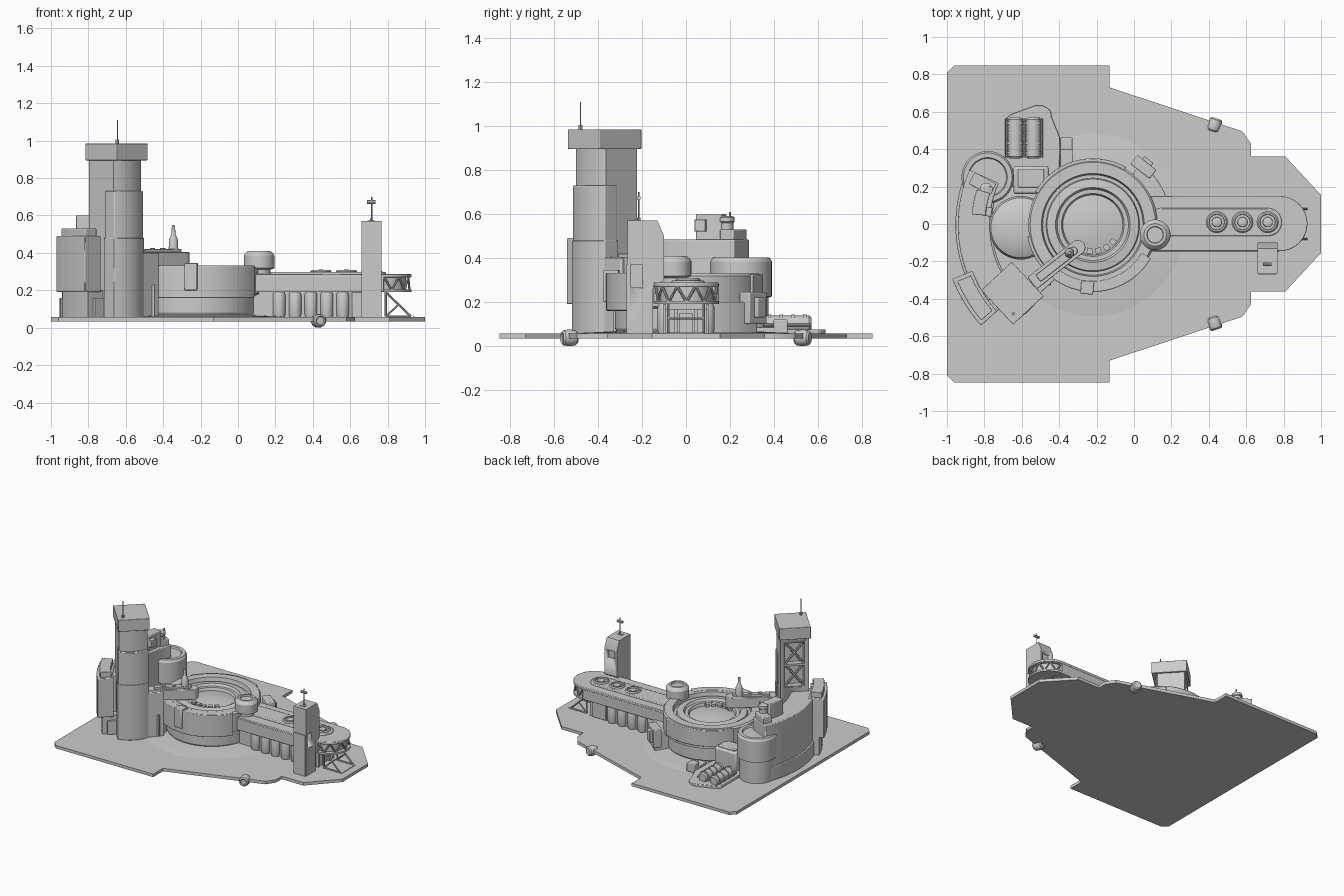
import bpy, bmesh, math
from mathutils import Vector, Matrix
from math import sin, cos, pi, radians

if "Cube" in bpy.data.objects:
    bpy.data.objects.remove(bpy.data.objects["Cube"])


def finish(name, bm, mat=None, bevel=0.0, angle=35):
    bmesh.ops.recalc_face_normals(bm, faces=bm.faces)
    me = bpy.data.meshes.new(name)
    bm.to_mesh(me)
    bm.free()
    ob = bpy.data.objects.new(name, me)
    bpy.context.collection.objects.link(ob)
    if mat:
        me.transform(mat)
    if bevel:
        m = ob.modifiers.new("bevel", 'BEVEL')
        m.width, m.segments, m.limit_method = bevel, 2, 'ANGLE'
    bpy.ops.object.select_all(action='DESELECT')
    ob.select_set(True)
    bpy.context.view_layer.objects.active = ob
    bpy.ops.object.shade_smooth_by_angle(angle=radians(angle))
    return ob


def prism(name, pts, z0, z1, mat=None, bevel=0.0):
    bm = bmesh.new()
    f = bm.faces.new([bm.verts.new((x, y, z0)) for x, y in pts])
    r = bmesh.ops.extrude_face_region(bm, geom=[f])
    up = [v for v in r['geom'] if isinstance(v, bmesh.types.BMVert)]
    bmesh.ops.translate(bm, verts=up, vec=(0, 0, z1 - z0))
    return finish(name, bm, mat, bevel)


def box(name, x, y, z0, z1, sx, sy, rot=0, bevel=0.0):
    a, b = sx / 2, sy / 2
    m = Matrix.Translation((x, y, 0)) @ Matrix.Rotation(radians(rot), 4, 'Z')
    return prism(name, [(-a, -b), (a, -b), (a, b), (-a, b)], z0, z1, m, bevel)


def arc_pts(r, a0, a1, n, c=(0, 0)):
    return [(c[0] + r * cos(radians(a0 + (a1 - a0) * i / n)),
             c[1] + r * sin(radians(a0 + (a1 - a0) * i / n))) for i in range(n + 1)]


HUB = (-0.22, -0.005)


def sector(name, r0, r1, a0, a1, z0, z1, c=HUB, bevel=0.0):
    n = max(4, int(abs(a1 - a0) / 4))
    return prism(name, arc_pts(r1, a0, a1, n, c) + arc_pts(r0, a1, a0, n, c), z0, z1, None, bevel)


def pill(name, x0, x1, y, r, z0, z1, bevel=0.0, flat=True):
    left = [(x0, y + r), (x0, y - r)] if flat else arc_pts(r, 90, 270, 20, (x0, y))
    return prism(name, left + arc_pts(r, -90, 90, 24, (x1, y)), z0, z1, None, bevel)


def lathe(name, profile, x, y, z=0, n=64, mat=None):
    bm = bmesh.new()
    vs = [bm.verts.new((r, 0, h)) for r, h in profile]
    es = [bm.edges.new(p) for p in zip(vs, vs[1:])]
    bmesh.ops.spin(bm, geom=vs + es, axis=(0, 0, 1), cent=(0, 0, 0), angle=2 * pi, steps=n)
    bmesh.ops.remove_doubles(bm, verts=bm.verts, dist=1e-5)
    return finish(name, bm, Matrix.Translation((x, y, z)) @ (mat or Matrix()), 0, 30)


def rod(name, a, b, r, n=8):
    a, b = Vector(a), Vector(b)
    d = b - a
    bm = bmesh.new()
    bmesh.ops.create_cone(bm, cap_ends=True, segments=n, radius1=r, radius2=r, depth=d.length)
    return finish(name, bm, Matrix.Translation((a + b) / 2) @ d.to_track_quat('Z', 'Y').to_matrix().to_4x4())


def cut(ob, cutter):
    m = ob.modifiers.new("cut", 'BOOLEAN')
    m.object, m.operation, m.solver = cutter, 'DIFFERENCE', 'EXACT'
    cutter.hide_render = True
    cutter.hide_viewport = True


# Ground slab
half = [(1, .155), (.81, .36), (.625, .36), (.625, .43), (.58, .495), (-.13, .73), (-.13, .848), (-.96, .848), (-1, .81)]
prism("base_slab", half + [(x, -y) for x, y in reversed(half)], .033, .056)
lathe("base_mound", [(.5, .054), (.46, .06), (.3, .068)], *HUB)
for s in (1, -1):
    tilt = Matrix.Rotation(radians(-18 * s), 4, 'Z') @ Matrix.Rotation(pi / 2, 4, 'X')
    lathe("edge_roller", [(0, -.036), (.026, -.036), (.034, -.028), (.037, -.01), (.037, .01),
                          (.034, .028), (.026, .036), (.02, .03), (0, .03)], .43, .53 * s, .037, 20, tilt)
box("nose_marking", .94, 0, .055, .06, .008, .17)

# Central drum with stepped dish
lathe("central_drum", [(.3, .05), (.318, .08), (.318, .17), (.345, .18), (.345, .318), (.335, .33), (.275, .33),
                       (.268, .295), (.25, .295), (.245, .312), (.2, .318), (.19, .3), (.168, .3),
                       (.16, .28), (.1, .292), (0, .3)], *HUB, n=96)
sector("drum_front_armour", .3, .358, 232, 330, .16, .332, bevel=.004)
sector("drum_side_armour", .3, .355, 190, 232, .2, .325, bevel=.004)
sector("drum_rear_armour", .3, .356, 60, 150, .2, .325, bevel=.004)
sector("drum_collar", .3, .42, 8, 52, .055, .2, bevel=.005)
for i in range(5):
    sector("dish_notch", .125, .155, 238 + i * 19, 250 + i * 19, .28, .304)
box("drum_front_box", -.25, -.34, .2, .345, .068, .07, -5, .005)
box("drum_foot_block", -.47, -.28, .055, .23, .05, .1, 0, .004)
box("drum_rear_box", .05, .305, .1, .245, .13, .06, -38, .006)
box("drum_rear_panel", .065, .325, .13, .22, .06, .05, -38, .004)
lathe("round_turret", [(.06, .27), (.06, .31), (.082, .318), (.082, .385), (.074, .398), (.06, .41),
                       (.045, .41), (.042, .4), (0, .4)], .113, -.058, n=40)

# Rear annex dome and curved wall
lathe("annex_drum", [(.17, .05), (.17, .2), (.16, .225), (.12, .245), (.06, .255), (0, .258)], -.605, -.02, n=48)
sector("curved_wall", .55, .722, 156, 216, .055, .485, bevel=.006)
sector("curved_wall_plinth", .54, .735, 158, 222, .055, .16, bevel=.004)
sector("wall_end_block", .69, .805, 201, 222, .19, .49, bevel=.005)
sector("wall_end_cap", .705, .785, 202.5, 220.5, .48, .53, bevel=.004)
sector("wall_end_foot", .66, .77, 201, 221, .055, .2)
lathe("wall_tower", [(.125, .05), (.125, .22), (.14, .225), (.14, .385), (.13, .402), (.105, .402),
                     (.1, .39), (0, .39)], -.782, .25, n=48)
sector("wall_top_hut", .575, .65, 163, 175, .48, .6, bevel=.005)
box("wall_top_hut_vent", -.8, .07, .52, .575, .08, .05, -10, .003)
lathe("wall_top_vent", [(.03, .39), (.03, .56), (.035, .565), (.035, .585), (.025, .59), (0, .59)], -.79, .185, n=20)
box("wall_top_unit", -.81, .215, .39, .53, .13, .07, -28, .005)
box("wall_top_small_unit", -.855, .23, .39, .47, .05, .06, -28, .004)
rod("wall_top_mast", (-.77, .2, .5), (-.77, .2, .61), .005)

# Tall tower, turned toward the hub
T = Matrix.Translation((-.65, -.37, 0)) @ Matrix.Rotation(radians(-47), 4, 'Z')


def tower_box(name, u0, u1, v0, v1, z0, z1, bevel=0.0):
    return prism(name, [(u0, v0), (u1, v0), (u1, v1), (u0, v1)], z0, z1, T, bevel)


def bulge(u, d, w):
    return [(u + d * (1 - (i / 6) ** 2), w * i / 6) for i in range(-6, 7)]


body = prism("tall_tower", [(-.108, .1), (-.108, -.1)] + bulge(.085, .022, .1), .055, .9, T)
cut(body, tower_box("tower_window_cutter", -.2, -.05, -.068, .068, .52, .86))
prism("tower_front_shell", [(.02, .106), (.02, -.106)] + bulge(.098, .028, .106), .055, .73, T, .004)
prism("tower_front_base", [(.02, .11), (.02, -.11)] + bulge(.1, .03, .11), .055, .48, T, .003)
tower_box("tower_cap", -.125, .125, -.112, .112, .895, .985, .003)
for z in (.52, .69):
    for s in (1, -1):
        rod("tower_window_brace", T @ Vector((-.085, -.068 * s, z)), T @ Vector((-.085, .068 * s, z + .17)), .009)
    tower_box("tower_window_sill", -.105, -.06, -.068, .068, z - .008, z + .008)
rod("tower_mast_foot", (-.645, -.48, .98), (-.645, -.48, 1.005), .009)
rod("tower_mast", (-.645, -.48, 1), (-.645, -.48, 1.11), .003)

# Footbridge from tower to drum
B = Matrix.Translation((-.3, -.125, 0)) @ Matrix.Rotation(radians(38), 4, 'Z')
prism("footbridge", [(-.31, .04), (-.31, -.04)] + arc_pts(.04, -90, 90, 12), .325, .405, B, .004)
prism("footbridge_top", [(-.27, .022), (-.27, -.022)] + arc_pts(.022, -90, 90, 10, (-.03, 0)), .4, .42, B, .003)
for u in (-.2, -.13):
    prism("footbridge_slot", arc_pts(.014, 0, 330, 11, (u, 0)), .42, .427, B)
lathe("footbridge_beacon", [(.026, .41), (.024, .47), (.015, .49), (.01, .5), (.009, .545), (0, .55)], -.345, -.155, n=20)
box("tower_side_wing", -.5, -.3, .055, .4, .1, .12, -47, .005)

# Long arm
pill("arm_lower_hull", 0, .58, 0, .1, .05, .195)
pill("arm_deck", .05, .78, .002, .118, .19, .275)
for s in (1, -1):
    box("arm_side_wall", .43, .127 * s, .19, .275, .7, .04, 0, .004)
    for i in range(5):
        lathe("arm_bay", [(.03, .055), (.034, .07), (.034, .175), (.028, .19)], .22 + i * .085, .095 * s, n=20)
pill("arm_roof", .05, .78, .002, .147, .268, .288, .004)
pill("arm_ridge", .15, .715, .01, .075, .28, .298, .006, False)
sector("nose_lower_rim", .1, .147, -90, 90, .19, .204, (.78, .002))
nose = [arc_pts(.137, -90, 90, 10, (.78, .002))[i] for i in range(11)]
for i, (a, b) in enumerate(zip(nose, nose[1:])):
    z0, z1 = (.2, .272) if i % 2 else (.272, .2)
    rod("nose_truss_strut", (*a, z0), (*b, z1), .006)
for x in (.443, .58, .715):
    lathe("deck_silo", [(.057, .28), (.057, .3), (.05, .308), (.042, .308), (.04, .298), (.027, .298),
                        (.025, .306), (.012, .31), (0, .31)], x, .01, n=32)

# Open bay and gantry below the nose
box("bay_block", .67, 0, .055, .19, .12, .21, 0, .004)
box("bay_lintel", .735, 0, .165, .192, .06, .19)
for y in (-.085, -.045, .045, .085):
    box("bay_post", .74, y, .055, .18, .025, .018)
box("bay_door", .732, 0, .055, .15, .012, .06)
for y in (-.08, .08):
    rod("gantry_leg", (.79, y, .19), (.925, y, .06), .006)
    rod("gantry_brace", (.79, y, .06), (.86, y, .125), .005)
    rod("gantry_post", (.79, y, .06), (.79, y, .19), .006)
    rod("gantry_foot", (.79, y, .06), (.925, y, .06), .006)
rod("gantry_bar", (.86, -.08, .125), (.86, .08, .125), .005)

# Small control tower: side profile extruded across x
side = [(-.265, .055), (-.15, .055), (-.15, .26), (-.1, .3), (-.1, .5), (-.13, .57), (-.265, .57)]
M = Matrix(((0, 0, 1, 0), (1, 0, 0, 0), (0, 1, 0, 0), (0, 0, 0, 1)))
small = prism("control_tower", side, .66, .766, M)
cut(small, box("control_window_cutter", .74, -.225, .265, .37, .09, .05))
cut(small, box("control_rear_cutter", .713, -.09, .42, .49, .07, .08))
box("control_tower_front", .713, -.265, .055, .37, .094, .012)
box("control_tower_roof_slot", .713, -.225, .57, .574, .04, .02)
rod("control_mast_foot", (.715, -.215, .57), (.715, -.215, .585), .008)
rod("control_mast", (.715, -.215, .58), (.715, -.215, .7), .003)
rod("control_mast_head", (.69, -.215, .672), (.735, -.215, .672), .01)

# Tank pad with two rows of tanks
prism("tank_pad", [(-.69, .2), (-.4, .2), (-.395, .46), (-.44, .57)] + arc_pts(.08, 35, 110, 8, (-.51, .555)) +
      [(-.66, .585), (-.69, .56)], .05, .075, None, .004)
X90 = Matrix.Rotation(pi / 2, 4, 'X')
for x in (-.635, -.538):
    lathe("storage_tank", [(0, -.11), (.03, -.11), (.038, -.1), (.038, .1), (.03, .11), (0, .11)], x, .46, .1, 24, X90)
    for y in (.38, .433, .487, .54):
        lathe("tank_band", [(.036, -.007), (.043, -.007), (.043, .007), (.036, .007)], x, y, .1, 24, X90)
    for s in (-.045, .045):
        rod("tank_rail", (x + s, .355, .095), (x + s, .565, .095), .006)
box("service_house", -.55, .235, .055, .22, .19, .15, 0, .015)
box("service_house_roof", -.55, .245, .215, .235, .14, .1, 0, .006)
box("pad_step", -.36, .43, .055, .12, .065, .065, 0, .005)
box("pad_low_step", -.36, .37, .055, .085, .065, .13, 0, .004)
